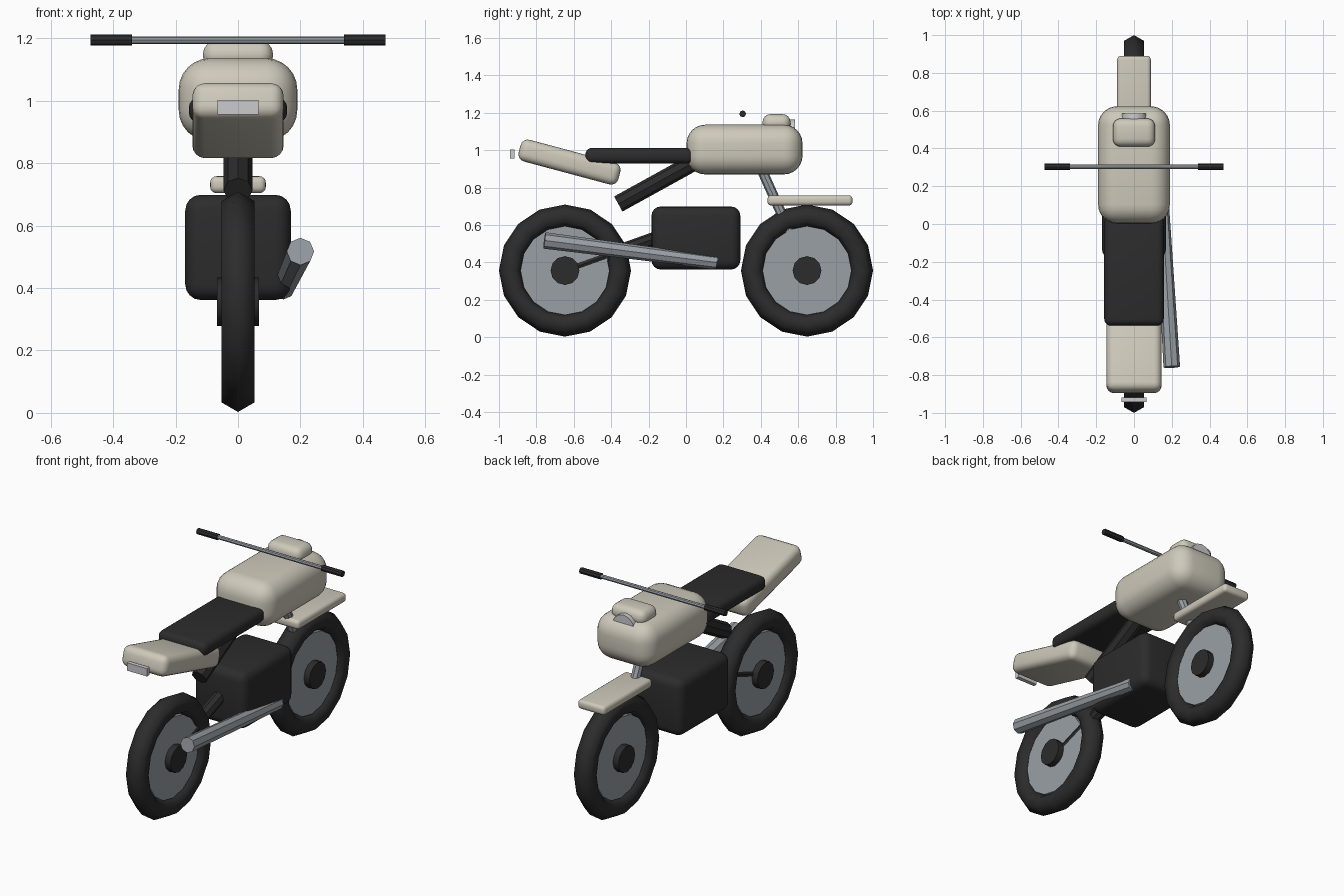
import bpy, bmesh, math
from mathutils import Vector, Matrix

if "Cube" in bpy.data.objects:
    bpy.data.objects.remove(bpy.data.objects["Cube"], do_unlink=True)


def material(name, rgb):
    m = bpy.data.materials.new(name)
    m.use_nodes = True
    m.diffuse_color = (*rgb, 1)
    m.node_tree.nodes["Principled BSDF"].inputs["Base Color"].default_value = (*rgb, 1)
    return m


CREAM = material("cream_paint", (0.62, 0.585, 0.495))
BLACK = material("matte_black", (0.025, 0.025, 0.025))
STEEL = material("steel", (0.32, 0.35, 0.38))
LENS = material("lens_white", (0.60, 0.60, 0.62))


def finish(name, bm, mat, angle=35):
    """Turn a bmesh into a shaded object with one material."""
    bmesh.ops.recalc_face_normals(bm, faces=bm.faces)
    mesh = bpy.data.meshes.new(name)
    bm.to_mesh(mesh)
    bm.free()
    mesh.materials.append(mat)
    ob = bpy.data.objects.new(name, mesh)
    bpy.context.collection.objects.link(ob)
    bpy.ops.object.select_all(action='DESELECT')
    ob.select_set(True)
    bpy.context.view_layer.objects.active = ob
    bpy.ops.object.shade_smooth_by_angle(angle=math.radians(angle))
    return ob


def box(name, center, size, mat, bevel=0, tilt=0, segments=4):
    """Box with rounded edges, tilted about the x axis."""
    bm = bmesh.new()
    bmesh.ops.create_cube(bm, size=1, matrix=Matrix.Diagonal((*size, 1)))
    if bevel:
        bmesh.ops.bevel(bm, geom=bm.edges[:], offset=bevel, segments=segments,
                        profile=0.5, affect='EDGES')
    bm.transform(Matrix.Translation(center) @ Matrix.Rotation(math.radians(tilt), 4, 'X'))
    return finish(name, bm, mat)


def tube(name, start, end, radius, mat, sides=8, end_radius=None):
    """Capped straight tube between two points, optionally tapered."""
    start, end = Vector(start), Vector(end)
    axis = end - start
    bm = bmesh.new()
    bmesh.ops.create_cone(bm, cap_ends=True, segments=sides, radius1=radius,
                          radius2=end_radius or radius, depth=axis.length)
    bm.transform(Matrix.Translation((start + end) / 2)
                 @ axis.to_track_quat('Z', 'Y').to_matrix().to_4x4())
    return finish(name, bm, mat)


def tire(name, center, major, minor, steps=16, sides=6):
    """Ring made by spinning a hexagon about the axle."""
    bm = bmesh.new()
    ring = []
    for i in range(sides):
        a = math.tau * i / sides
        ring.append(bm.verts.new((minor * math.sin(a), major + minor * math.cos(a), 0)))
    edges = [bm.edges.new((ring[i], ring[(i + 1) % sides])) for i in range(sides)]
    bmesh.ops.spin(bm, geom=ring + edges, cent=(0, 0, 0), axis=(1, 0, 0),
                   angle=math.tau, steps=steps)
    bmesh.ops.remove_doubles(bm, verts=bm.verts, dist=0.0005)
    bm.transform(Matrix.Translation(center))
    return finish(name, bm, BLACK, 70)


# Wheels: tire, disc and hub at each end
AXLE_Y, AXLE_Z = 0.647, 0.356
for label, y in (("tail", -AXLE_Y), ("fork", AXLE_Y)):
    tire(label + "_tire", (0, y, AXLE_Z), 0.292, 0.061)
    tube(label + "_wheel_disc", (-0.03, y, AXLE_Z), (0.03, y, AXLE_Z), 0.238, STEEL, 16)
    tube(label + "_hub", (-0.067, y, AXLE_Z), (0.067, y, AXLE_Z), 0.077, BLACK, 12)

# Engine and frame
box("engine_block", (0, 0.053, 0.53), (0.338, 0.475, 0.337), BLACK, 0.05)
tube("frame_beam", (0, -0.362, 0.712), (0, 0.2, 1.022), 0.046, BLACK)
tube("swing_arm", (0, -AXLE_Y, AXLE_Z), (0, 0.0, 0.587), 0.036, BLACK)
tube("fork_leg", (0, AXLE_Y, AXLE_Z), (0, 0.38, 0.95), 0.027, STEEL)

# Bodywork
box("fuel_tank", (0, 0.313, 1.003), (0.38, 0.62, 0.266), CREAM, 0.1, segments=6)
box("seat", (0, -0.249, 0.97), (0.315, 0.578, 0.084), BLACK, 0.035)
box("tail_fairing", (0, -0.623, 0.936), (0.292, 0.552, 0.12), CREAM, 0.04, tilt=-15)
box("fender", (0, 0.663, 0.731), (0.178, 0.454, 0.054), CREAM, 0.02)

# Lamps
box("lamp_cowl", (0, 0.484, 1.146), (0.224, 0.15, 0.092), CREAM, 0.042)
tube("round_lamp", (0, 0.53, 1.095), (0, 0.584, 1.095), 0.07, LENS, 12)
box("tail_lamp", (0, -0.93, 0.979), (0.132, 0.024, 0.046), LENS)

# Handlebar and grips
BAR_Y, BAR_Z = 0.303, 1.194
tube("handlebar", (-0.36, BAR_Y, BAR_Z), (0.36, BAR_Y, BAR_Z), 0.012, STEEL)
for label, side in (("left", 1), ("right", -1)):
    tube(label + "_grip", (side * 0.34, BAR_Y, BAR_Z), (side * 0.473, BAR_Y, BAR_Z),
         0.018, BLACK)

# Exhaust
tube("exhaust_pipe", (0.2, -0.757, 0.517), (0.145, 0.164, 0.399), 0.044, STEEL, 8, 0.036)
